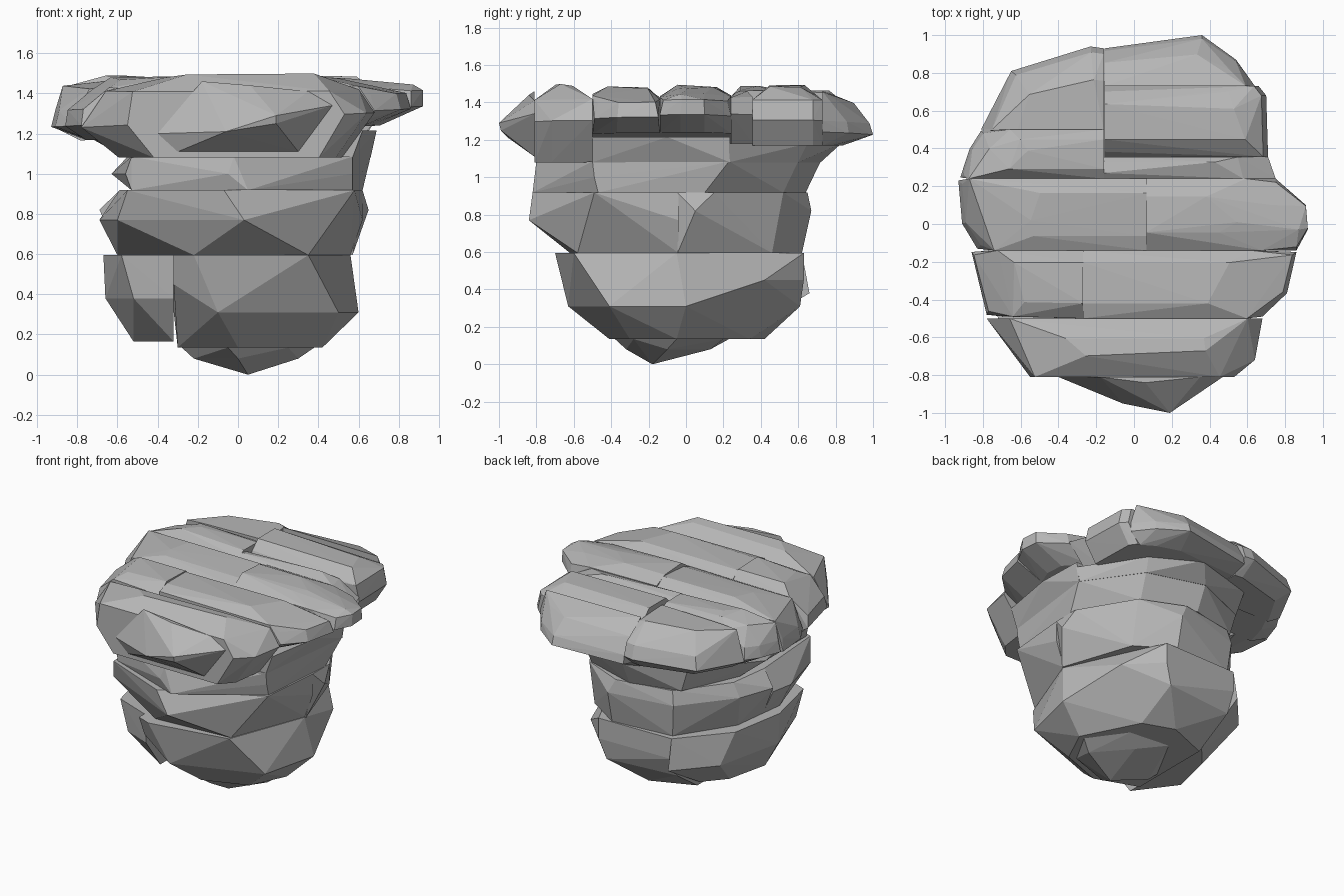
import bpy, bmesh, math, random
from mathutils import Vector

random.seed(11)
stone = bpy.data.materials.new("grey stone")
stone.diffuse_color = (0.47, 0.47, 0.47, 1)


def block(name, pts):
    """Convex faceted stone wrapped around a few corner points."""
    bm = bmesh.new()
    for p in pts:
        bm.verts.new(p)
    bmesh.ops.remove_doubles(bm, verts=bm.verts[:], dist=0.004)
    res = bmesh.ops.convex_hull(bm, input=bm.verts[:])
    junk = set(res["geom_interior"]) | set(res["geom_unused"])
    junk = [v for v in junk if isinstance(v, bmesh.types.BMVert) and v.is_valid]
    bmesh.ops.delete(bm, geom=junk, context='VERTS')
    bmesh.ops.recalc_face_normals(bm, faces=bm.faces[:])
    me = bpy.data.meshes.new(name)
    bm.to_mesh(me)
    bm.free()
    me.materials.append(stone)
    ob = bpy.data.objects.new(name, me)
    bpy.context.collection.objects.link(ob)
    return ob


def course(name, *levels):
    """Body stone from a few plan outlines: (z, [(x, y), ...])."""
    return block(name, [(x, y, z) for z, ring in levels for x, y in ring])


def slab(name, outline, pivot, levels):
    """Cap stone: plan outline repeated at (z, x scale, y scale) about a pivot, tilted up to the right."""
    px, py = pivot
    pts = []
    for z, sx, sy in levels:
        for x, y in outline:
            k, zz = sx, z
            if z > 1.4:  # rough crown
                k *= random.uniform(0.82, 1.08)
                zz += random.uniform(-0.015, 0.015)
            X = px + (x - px) * k
            if 1.2 < z < 1.4:
                zz += 0.05 * X
            pts.append((X, py + (y - py) * sy, zz))
    return block(name, pts)


# Bottom tip
course("bottom_tip",
       (0.135, [(-0.28, -0.1), (-0.05, -0.38), (0.25, -0.28), (0.38, -0.05), (0.2, 0.2), (-0.1, 0.23)]),
       (0.08, [(-0.22, -0.12), (0.0, -0.32), (0.30, -0.1), (0.1, 0.13)]),
       (0.0, [(0.05, -0.18)]))

# Lowest course: a large right stone and a smaller left one
course("lower_right_stone",
       (0.595, [(-0.32, -0.66), (-0.22, -0.70), (0.35, -0.60), (0.56, -0.05), (0.25, 0.63), (-0.32, 0.62)]),
       (0.45, [(-0.32, -0.60), (0.46, 0.42), (-0.32, 0.62), (0.25, 0.63)]),
       (0.31, [(-0.10, -0.63), (0.50, -0.41), (0.60, 0.0), (0.2, 0.61), (-0.32, 0.56)]),
       (0.135, [(-0.30, -0.30), (0.0, -0.41), (0.30, -0.30), (0.42, -0.05), (0.22, 0.34),
                (0.0, 0.42), (-0.30, 0.30)]))
course("lower_left_stone",
       (0.595, [(-0.32, -0.60), (-0.58, -0.50), (-0.67, -0.1), (-0.60, 0.30), (-0.32, 0.62)]),
       (0.38, [(-0.32, -0.58), (-0.52, -0.50), (-0.66, -0.1), (-0.55, 0.40), (-0.32, 0.66)]),
       (0.165, [(-0.32, -0.42), (-0.52, -0.15), (-0.45, 0.15), (-0.32, 0.30)]))

# Middle course: front and back stone
course("middle_front_stone",
       (0.918, [(-0.59, -0.04), (-0.55, -0.62), (-0.07, -0.82), (0.58, -0.49), (0.62, -0.04)]),
       (0.77, [(-0.69, -0.2), (-0.60, -0.55), (0.03, -0.84), (0.62, -0.04), (-0.66, -0.04)]),
       (0.595, [(-0.60, -0.2), (-0.22, -0.62), (0.35, -0.58), (0.56, -0.04), (-0.58, -0.04)]))
course("middle_back_stone",
       (0.918, [(-0.59, -0.045), (0.62, -0.045), (0.62, 0.15), (0.40, 0.52), (0.1, 0.65),
                (-0.3, 0.58), (-0.55, 0.25)]),
       (0.82, [(-0.69, 0.0), (0.65, 0.05), (0.42, 0.46), (0.15, 0.67), (-0.32, 0.6), (-0.6, 0.25)]),
       (0.595, [(-0.58, -0.045), (0.57, -0.045), (0.40, 0.46), (0.15, 0.62), (-0.3, 0.58), (-0.55, 0.2)]))

# Neck course, its back wedge and the collar under the cap
course("neck_stone",
       (1.085, [(-0.53, -0.60), (-0.02, -0.80), (0.57, -0.50), (0.66, 0.23), (0.40, 0.60),
                (0.0, 0.72), (-0.40, 0.55), (-0.55, 0.1)]),
       (1.0, [(-0.63, 0.0), (-0.56, -0.58), (-0.05, -0.81), (0.57, -0.49)]),
       (0.918, [(-0.53, -0.60), (0.05, -0.82), (0.57, -0.47), (0.62, 0.1), (0.38, 0.52),
                (0.0, 0.64), (-0.35, 0.55), (-0.53, 0.15)]))
course("neck_back_wedge",
       (1.18, [(0.68, 0.23), (0.42, 0.65), (0.1, 0.83), (-0.35, 0.7), (-0.60, 0.23)]),
       (1.08, [(0.66, 0.23), (0.40, 0.60), (0.0, 0.72), (-0.40, 0.55), (-0.53, 0.23)]))
course("collar_stone",
       (1.215, [(-0.72, -0.50), (-0.80, -0.1), (-0.72, 0.235), (0.68, 0.235), (0.69, -0.1), (0.62, -0.50)]),
       (1.08, [(-0.53, -0.50), (-0.56, 0.0), (-0.52, 0.235), (0.66, 0.235), (0.57, -0.50)]))

# Cap: strips of stone running left to right
block("cap_front_tip", [(-0.40, -0.81, 1.20), (-0.06, -0.95, 1.21), (0.19, -0.99, 1.25), (0.19, -1.0, 1.29),
                        (0.47, -0.81, 1.34), (-0.18, -0.81, 1.46), (0.06, -0.84, 1.44), (0.35, -0.81, 1.41),
                        (-0.30, -0.81, 1.11), (0.30, -0.81, 1.11), (0.2, -0.86, 1.17)])
slab("cap_front_strip", [(-0.78, -0.50), (-0.55, -0.81), (0.53, -0.81), (0.64, -0.72), (0.68, -0.50)],
     (0, -0.65), [(1.27, 1, 1), (1.41, 0.9, 1), (1.485, 0.55, 0.3), (1.08, 0.76, 1)])

MID = [(1.28, 1, 0.95), (1.36, 0.98, 0.85), (1.43, 0.88, 1), (1.475, 0.65, 0.6), (1.205, 0.82, 1)]
slab("cap_second_left", [(-0.27, -0.50), (-0.27, -0.14), (-0.86, -0.14), (-0.78, -0.49)],
     (-0.27, -0.3), MID)
slab("cap_second_right", [(-0.27, -0.50), (0.68, -0.50), (0.81, -0.37), (0.86, -0.14), (-0.27, -0.14)],
     (-0.27, -0.3), MID)
slab("cap_middle_left", [(0.065, -0.14), (-0.83, -0.14), (-0.91, 0.0), (-0.93, 0.24), (0.065, 0.24)],
     (0.065, 0.05), MID)
slab("cap_middle_right", [(0.065, -0.14), (0.86, -0.14), (0.92, -0.03), (0.91, 0.10), (0.75, 0.24),
                          (0.065, 0.24)], (0.065, 0.05),
     [(1.29, 1, 1), (1.37, 1, 0.9), (1.435, 0.88, 1), (1.48, 0.55, 0.5), (1.205, 0.75, 1)])
slab("cap_fourth_left", [(-0.16, 0.24), (-0.92, 0.24), (-0.87, 0.40), (-0.81, 0.50), (-0.16, 0.50)],
     (-0.16, 0.37), MID)
slab("cap_fourth_right", [(-0.16, 0.24), (0.75, 0.24), (0.71, 0.355), (-0.16, 0.355)], (-0.16, 0.3),
     [(1.3, 1, 1), (1.42, 0.92, 1), (1.45, 0.7, 0.5), (1.18, 0.85, 1)])
slab("cap_fifth_right", [(-0.155, 0.355), (0.71, 0.355), (0.70, 0.68), (0.66, 0.73), (-0.155, 0.73)],
     (-0.155, 0.54), [(1.27, 1, 1), (1.38, 0.97, 1), (1.44, 0.93, 0.85), (1.48, 0.8, 0.5), (1.17, 0.9, 1)])
slab("cap_back_left", [(-0.16, 0.50), (-0.81, 0.50), (-0.65, 0.81), (-0.23, 0.94), (-0.16, 0.93)],
     (-0.16, 0.50), [(1.27, 1, 1), (1.36, 0.95, 0.93), (1.45, 0.85, 0.6), (1.44, 0.9, 0), (1.17, 0.85, 0.75)])
slab("cap_back_right", [(-0.155, 0.73), (0.64, 0.73), (0.54, 0.87), (0.36, 1.0), (-0.155, 0.93)],
     (-0.155, 0.73), [(1.21, 1, 1), (1.27, 1, 0.93), (1.38, 0.95, 0.62), (1.455, 0.9, 0.0),
                      (1.17, 0.9, 0.4)])
